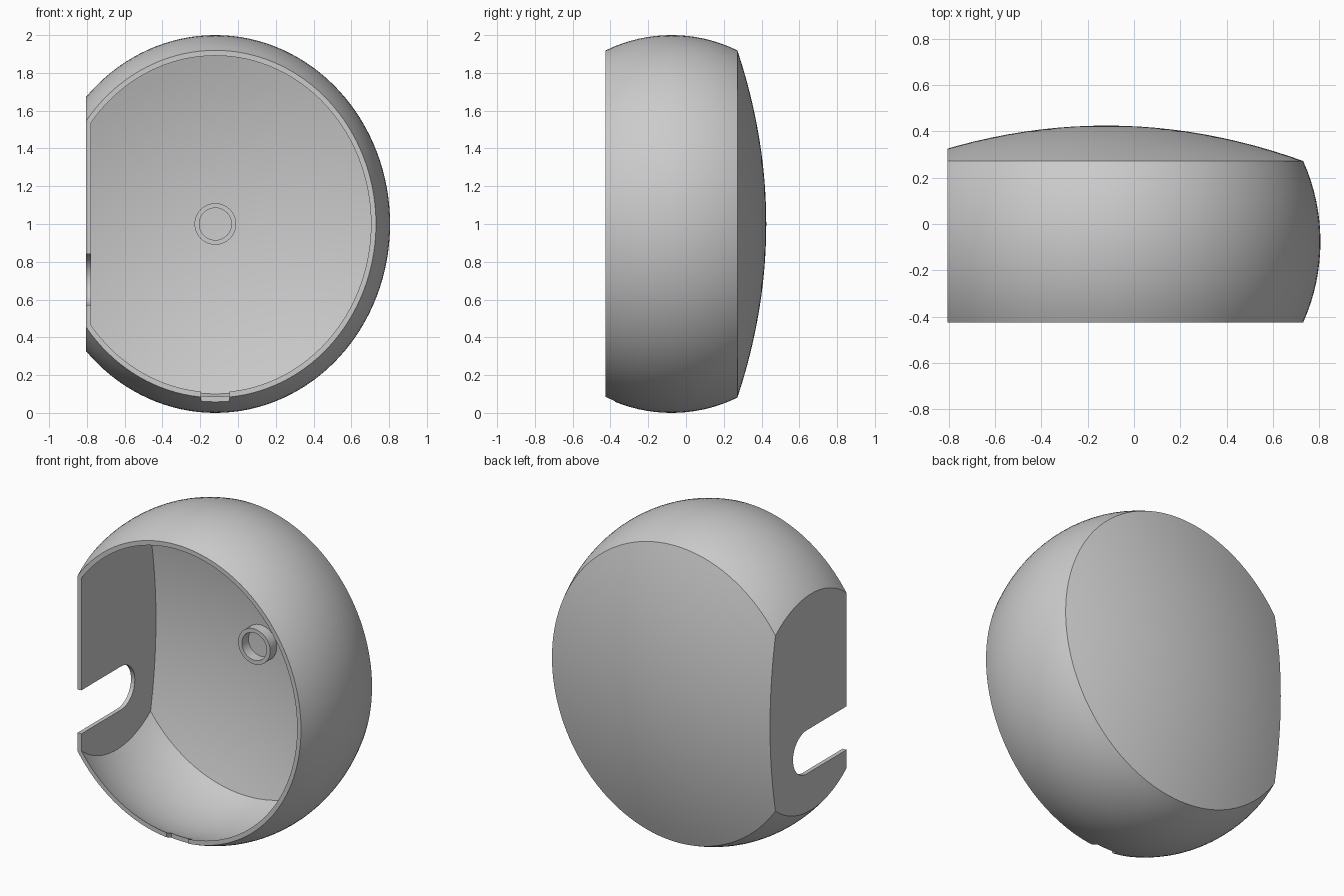
import bpy, bmesh, math
from mathutils import Matrix, Vector

if "Cube" in bpy.data.objects:
    bpy.data.objects.remove(bpy.data.objects["Cube"], do_unlink=True)

CENTRE = Vector((-0.12, 0, 1.0))
FRONT, SHOULDER, BACK = -0.425, 0.272, 0.425
OVAL = 0.925  # width of the housing relative to its height

grey = bpy.data.materials.new("plain grey")
grey.use_nodes = True
colour = (0.6, 0.6, 0.6, 1)
grey.diffuse_color = colour
grey.node_tree.nodes["Principled BSDF"].inputs["Base Color"].default_value = colour


def finish(name, bm):
    bmesh.ops.recalc_face_normals(bm, faces=bm.faces)
    mesh = bpy.data.meshes.new(name)
    bm.to_mesh(mesh)
    bm.free()
    mesh.materials.append(grey)
    ob = bpy.data.objects.new(name, mesh)
    bpy.context.collection.objects.link(ob)
    return ob


def lathe(name, profile, width=1.0, flat_x=None, steps=128):
    """Spin (radius, y) points about the y axis, optionally slicing off the right side."""
    bm = bmesh.new()
    verts = [bm.verts.new((0, y, r)) for r, y in profile]
    edges = [bm.edges.new(pair) for pair in zip(verts, verts[1:])]
    bmesh.ops.spin(bm, geom=verts + edges, cent=(0, 0, 0), axis=(0, 1, 0),
                   angle=math.tau, steps=steps)
    bmesh.ops.remove_doubles(bm, verts=bm.verts, dist=0.0001)
    bmesh.ops.transform(bm, verts=bm.verts,
                        matrix=Matrix.Translation(CENTRE) @ Matrix.Diagonal((width, 1, 1, 1)))
    if flat_x is not None:
        bmesh.ops.bisect_plane(bm, geom=bm.verts[:] + bm.edges[:] + bm.faces[:],
                               plane_co=(flat_x, 0, 0), plane_no=(-1, 0, 0), clear_outer=True)
        rim = [e for e in bm.edges if e.is_boundary]
        bmesh.ops.edgenet_fill(bm, edges=rim)
    return finish(name, bm)


def prism(name, outline, axis, low, high):
    """Extrude a 2D outline; axis x takes (y, z) points, axis y takes (x, z) points."""
    place = (lambda a, b: (low, a, b)) if axis == "x" else (lambda a, b: (a, low, b))
    bm = bmesh.new()
    face = bm.faces.new([bm.verts.new(place(a, b)) for a, b in outline])
    top = bmesh.ops.extrude_face_region(bm, geom=[face])["geom"]
    move = Vector((high - low, 0, 0) if axis == "x" else (0, high - low, 0))
    bmesh.ops.translate(bm, vec=move, verts=[g for g in top if isinstance(g, bmesh.types.BMVert)])
    return finish(name, bm)


def cut(target, cutter):
    cutter.hide_render = True
    mod = target.modifiers.new("cut", "BOOLEAN")
    mod.operation, mod.solver, mod.object = "DIFFERENCE", "EXACT", cutter
    bpy.context.view_layer.objects.active = target
    bpy.ops.object.modifier_apply(modifier=mod.name)
    bpy.data.objects.remove(cutter, do_unlink=True)


def housing_profile(inset, front, shoulder):
    """Bulging side wall followed by a shallow domed back."""
    mid, half = (FRONT + SHOULDER) / 2, (SHOULDER - FRONT) / 2
    bulge = 0.793
    side = []
    for i in range(17):
        y = front + (shoulder - front) * i / 16
        side.append((1 - inset - bulge + math.sqrt(bulge ** 2 - (y - mid) ** 2), y))
    edge = side[-1][0]
    top = BACK - inset
    dome = [(edge * (1 - i / 12), top - (top - shoulder) * (1 - i / 12) ** 2)
            for i in range(1, 13)]
    return [(0, front)] + side + dome


# Hollow oval housing with one flattened side
housing = lathe("housing", housing_profile(0, FRONT, SHOULDER), OVAL, -0.805)
cavity = lathe("cavity_cutter", housing_profile(0.028, FRONT - 0.02, 0.255), OVAL, -0.779)
cut(housing, cavity)

# Round-ended cable slot, open to the front, in the flat side
slot_z, slot_r, slot_y = 0.705, 0.135, -0.035
slot = [(FRONT - 0.1, slot_z - slot_r)]
for i in range(25):
    a = -math.pi / 2 + math.pi * i / 24
    slot.append((slot_y + slot_r * math.cos(a), slot_z + slot_r * math.sin(a)))
slot.append((FRONT - 0.1, slot_z + slot_r))
cut(housing, prism("slot_cutter", slot, "x", -0.9, -0.72))

# Shallow notch in the bottom of the front rim
notch = [(-0.195, -0.1), (-0.045, -0.1), (-0.045, 0.2), (-0.195, 0.2)]
cut(housing, prism("notch_cutter", notch, "y", FRONT - 0.1, FRONT + 0.05))

# Hollow boss standing on the inside of the back
boss = lathe("boss", [(0.085, 0.41), (0.085, 0.33), (0.11, 0.33), (0.11, 0.41), (0.085, 0.41)],
             steps=48)

for ob in (housing, boss):
    bpy.ops.object.select_all(action="DESELECT")
    ob.select_set(True)
    bpy.context.view_layer.objects.active = ob
    bpy.ops.object.shade_smooth_by_angle(angle=math.radians(25))
